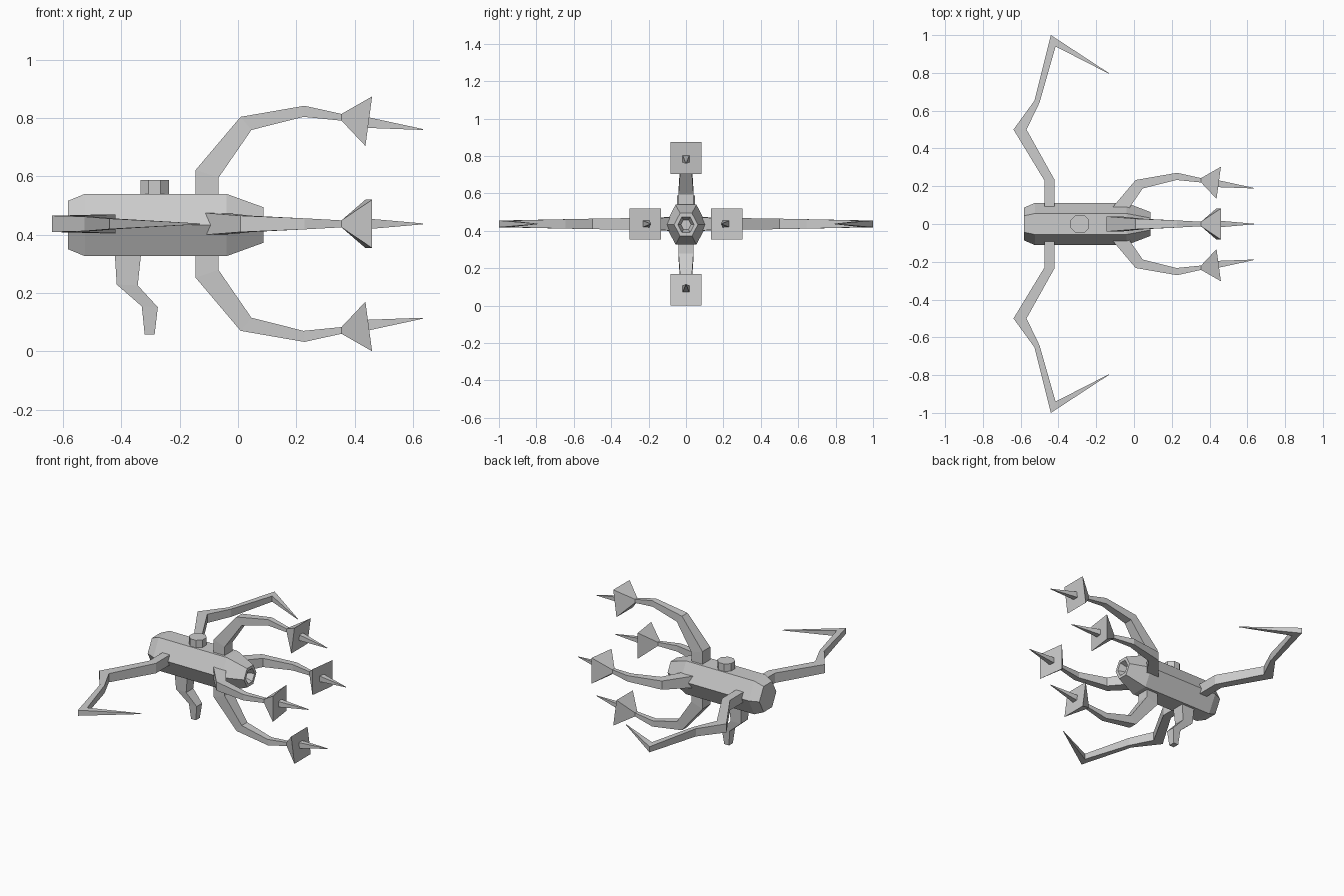
import bpy, bmesh, math

if "Cube" in bpy.data.objects:
    bpy.data.objects.remove(bpy.data.objects["Cube"])

C = 0.437   # height of the long axis

# Each side maps (x, r outwards, t sideways) to world space
SIDES = {
    "top":    lambda x, r, t: (x, t, C + r),
    "bottom": lambda x, r, t: (x, t, C - r),
    "left":   lambda x, r, t: (x, r, C + t),
    "right":  lambda x, r, t: (x, -r, C + t),
}


def loft(name, rings):
    """Skin a list of equal-length rings and cap both ends."""
    bm = bmesh.new()
    loops = [[bm.verts.new(p) for p in ring] for ring in rings]
    n = len(loops[0])
    for a, b in zip(loops, loops[1:]):
        for i in range(n):
            j = (i + 1) % n
            bm.faces.new((a[i], a[j], b[j], b[i]))
    bm.faces.new(loops[0])
    bm.faces.new(loops[-1])
    bmesh.ops.recalc_face_normals(bm, faces=bm.faces)
    mesh = bpy.data.meshes.new(name)
    bm.to_mesh(mesh)
    bm.free()
    obj = bpy.data.objects.new(name, mesh)
    bpy.context.collection.objects.link(obj)
    return obj


def limb(name, side, stations, shift=0.0):
    """Four-sided limb; a station is (outer x, outer r, inner x, inner r, half width)."""
    f = SIDES[side]
    return loft(name, [
        [f(xo, ro + shift, -h), f(xo, ro + shift, h), f(xi, ri + shift, h), f(xi, ri + shift, -h)]
        for xo, ro, xi, ri, h in stations])


# Hexagonal body with tapered ends and a recessed front opening
HEX = [(1.04, 0), (0.52, 1), (-0.52, 1), (-1.04, 0), (-0.52, -1), (0.52, -1)]
profile = [(-0.583, 0.083), (-0.525, 0.107), (-0.04, 0.107), (0.087, 0.061),
           (0.087, 0.042), (0.04, 0.026)]
loft("body", [[(x, y * r, 0.433 + z * r) for y, z in HEX] for x, r in profile])

# Octagonal knob on top
oct_pts = [(math.cos(a), math.sin(a)) for a in (math.pi / 8 + i * math.pi / 4 for i in range(8))]
loft("top_knob", [[(-0.286 + 0.053 * u, 0.053 * v, z) for u, v in oct_pts] for z in (0.52, 0.588)])

# Bent grip underneath
limb("grip", "bottom", [
    (-0.424, 0.08, -0.33, 0.08, 0.042),
    (-0.416, 0.208, -0.344, 0.211, 0.036),
    (-0.33, 0.283, -0.275, 0.286, 0.028),
    (-0.32, 0.38, -0.286, 0.38, 0.02)])

# Four curved front arms flaring into square heads, each with a spike
ARM = [
    (-0.145, 0.06, -0.067, 0.06, 0.04),
    (-0.145, 0.185, -0.067, 0.158, 0.04),
    (0.009, 0.367, 0.046, 0.322, 0.028),
    (0.228, 0.405, 0.225, 0.367, 0.019),
    (0.355, 0.377, 0.355, 0.354, 0.012),
    (0.460, 0.437, 0.437, 0.267, 0.083)]
SPIKE = [
    (0.445, 0.366, 0.445, 0.329, 0.018),
    (0.635, 0.325, 0.635, 0.322, 0.0015)]
for side in SIDES:
    lateral = side in ("left", "right")
    shift = -0.134 if lateral else 0.0      # side arms sit deeper in the body
    limb(side + "_arm", side, ARM[1:] if lateral else ARM, shift)
    limb(side + "_spike", side, SPIKE, shift)

# Mirrored rear limbs, zigzag with pointed hooks
REAR = [
    (-0.474, 0.05, -0.421, 0.05, 0.033),
    (-0.474, 0.23, -0.421, 0.235, 0.032),
    (-0.638, 0.50, -0.569, 0.50, 0.028),
    (-0.527, 0.653, -0.500, 0.643, 0.025),
    (-0.440, 1.0, -0.415, 0.94, 0.018),
    (-0.130, 0.797, -0.132, 0.795, 0.0015)]
for side in ("left", "right"):
    limb(side + "_rear_limb", side, REAR)
